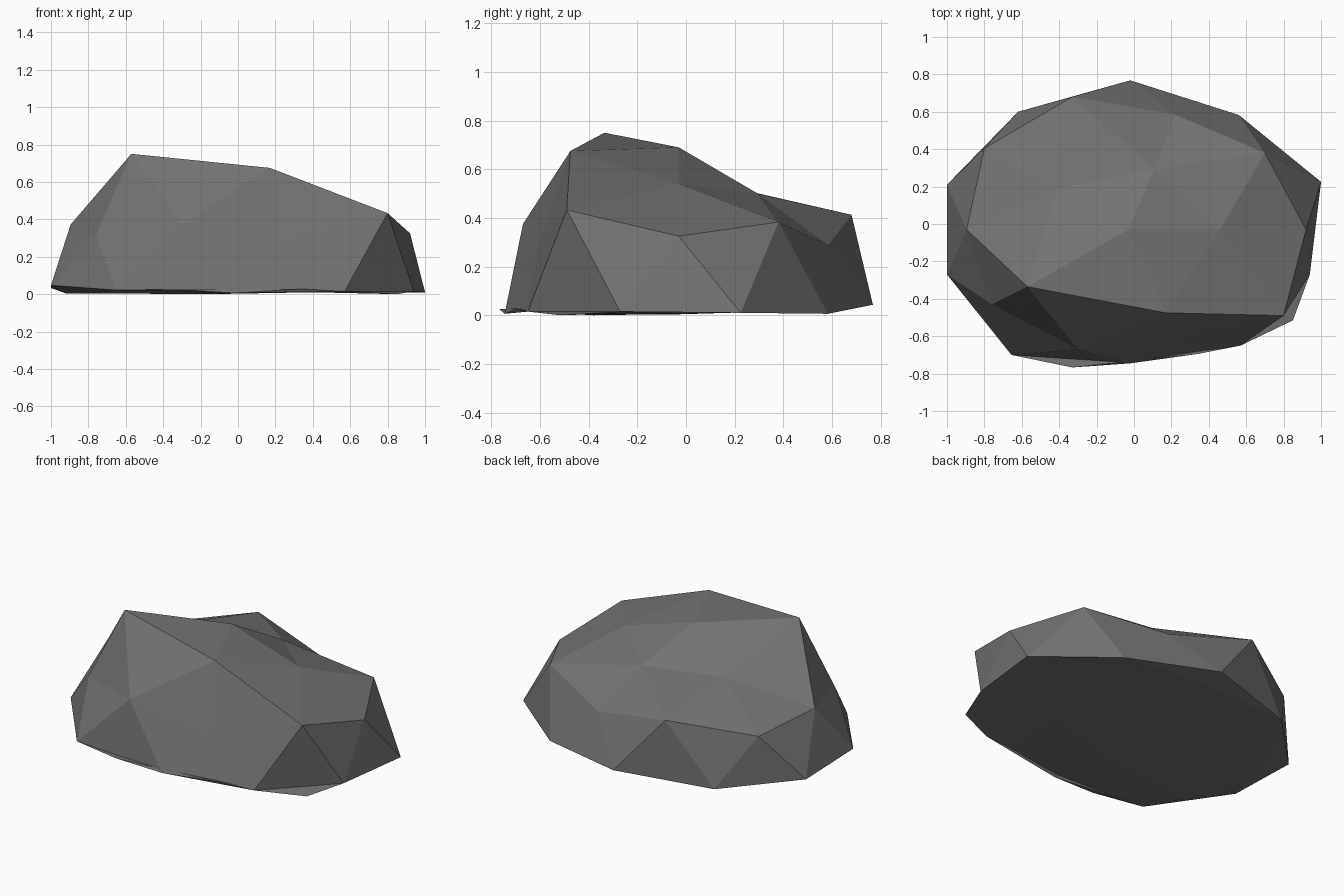
import bpy, bmesh, math
from mathutils import Vector

if "Cube" in bpy.data.objects:
    bpy.data.objects.remove(bpy.data.objects["Cube"])

# Boulder: a 42-vertex icosphere whose rings are pushed out to a chiselled, flat-based shape
CROWN = [(-.03, -.03, .69)]
SHOULDER = [(.46, -.03, .54), (.11, .295, .50), (-.41, .19, .525), (-.57, -.335, .75), (.17, -.475, .675)]
FLANK = [(.92, -.03, .325), (.70, .38, .383), (.22, .585, .288), (-.33, .68, .413), (-.80, .405, .33),
         (-.895, -.03, .372), (-.76, -.43, .315), (-.30, -.67, .375), (.22, -.61, .28), (.80, -.49, .433)]
FOOT = [(1.0, .225, .010), (.56, .583, .006), (-.02, .768, .043), (-.62, .60, .017), (-1.0, .21, .033),
        (-1.0, -.27, .047), (-.655, -.70, .022), (-.02, -.745, .006), (.57, -.65, .015), (.94, -.27, .015)]

# Underside ring close to the foot, slightly hollow, with small lips at the front
under = []
for i in range(10):
    mid = (Vector(FOOT[i - 1]) + Vector(FOOT[i])) / 2
    under.append((mid.x * .92, mid.y * .92, .004 if i in (5, 6) else .016))
under[7] = (-.33, -.767, .025)
under[8] = (.34, -.695, .028)
under[9] = (.85, -.515, 0)
base = [(.5 * math.cos(math.radians(72 * i)), .4 * math.sin(math.radians(72 * i)), z)
        for i, z in ((.5, .016), (1.5, .016), (2.5, .006), (3.5, 0), (4.5, .01))]

bm = bmesh.new()
bmesh.ops.create_icosphere(bm, subdivisions=2, radius=1)


def angle(co):
    """Angle around z, starting just before the +x side."""
    return (math.degrees(math.atan2(co.y, co.x)) + 8) % 360


bands = [(.95, 2, CROWN), (.7, .95, SHOULDER), (.3, .7, FLANK), (-.3, .3, FOOT),
         (-.7, -.3, under), (-.95, -.7, base), (-2, -.95, [(0, 0, .01)])]
rings = [(sorted([v for v in bm.verts if lo <= v.co.z < hi], key=lambda v: angle(v.co)), pts)
         for lo, hi, pts in bands]
for verts, pts in rings:
    for v, p in zip(verts, pts):
        v.co = p
bmesh.ops.recalc_face_normals(bm, faces=bm.faces)

mesh = bpy.data.meshes.new("boulder")
bm.to_mesh(mesh)
bm.free()
rock = bpy.data.objects.new("boulder", mesh)
bpy.context.collection.objects.link(rock)

# Plain grey stone
stone = bpy.data.materials.new("grey stone")
stone.diffuse_color = (.17, .17, .17, 1)
stone.use_nodes = True
stone.node_tree.nodes["Principled BSDF"].inputs["Base Color"].default_value = stone.diffuse_color
mesh.materials.append(stone)
